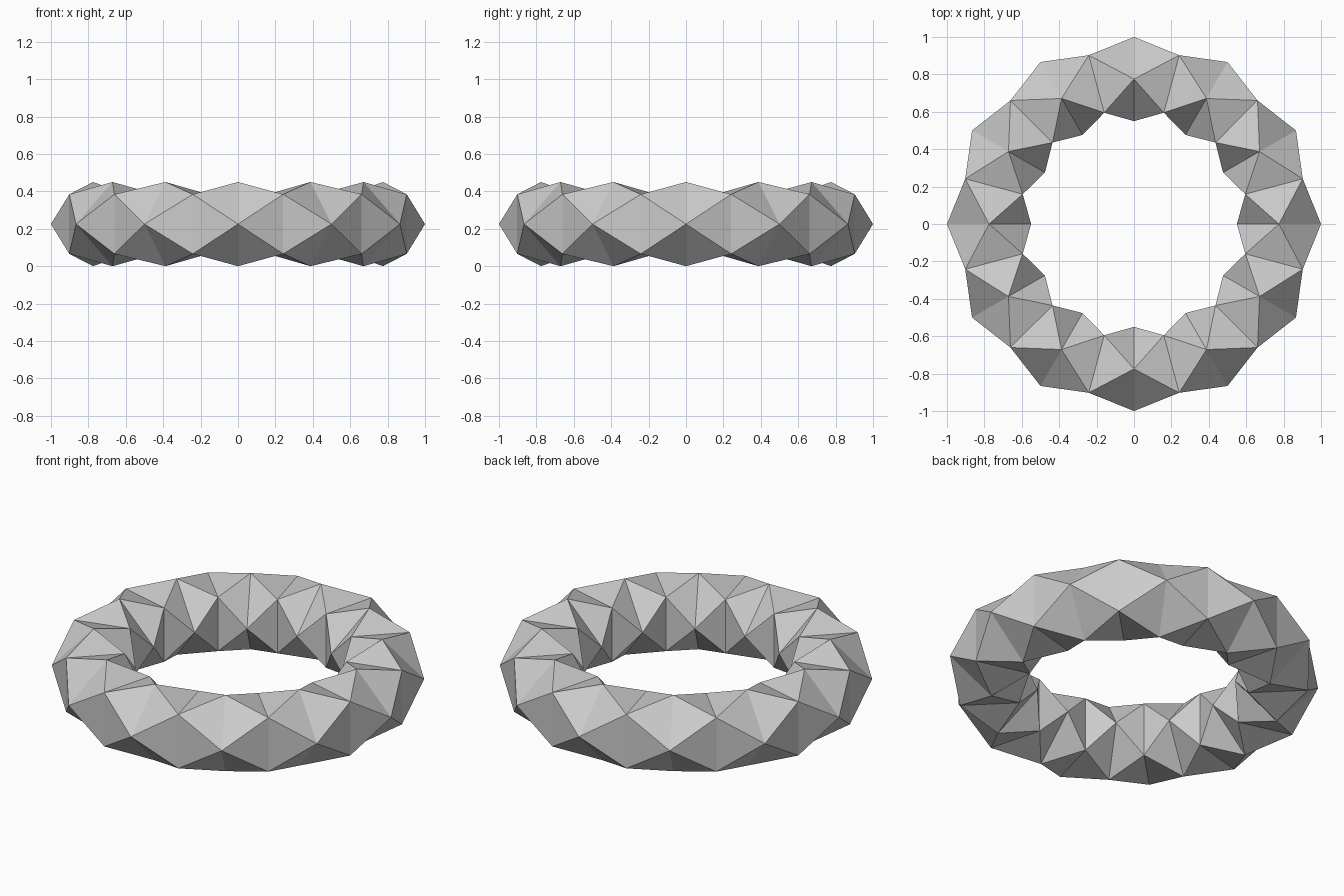
import bpy
import bmesh
from math import sin, cos, pi

default = bpy.data.objects.get("Cube")
if default:
    bpy.data.objects.remove(default, do_unlink=True)

RINGS, SIDES = 24, 4
MAJOR, MINOR = 0.775, 0.225

# Single grey material
grey = bpy.data.materials.new("light grey")
grey.use_nodes = True
colour = (0.6, 0.6, 0.6, 1)
grey.diffuse_color = colour
grey.node_tree.nodes["Principled BSDF"].inputs["Base Color"].default_value = colour

bm = bmesh.new()


def ring_verts(i):
    """Square cross-section; odd rings are turned by half a side."""
    turn = 2 * pi * i / RINGS
    verts = []
    for j in range(SIDES):
        phi = 2 * pi * (j + 0.5 * (i % 2)) / SIDES
        r = MAJOR + MINOR * cos(phi)
        verts.append(bm.verts.new((r * cos(turn), r * sin(turn),
                                   MINOR + MINOR * sin(phi))))
    return verts


# Faceted ring: join neighbouring squares with antiprism triangles
rings = [ring_verts(i) for i in range(RINGS)]
for i in range(0, RINGS, 2):
    straight = rings[i]
    for turned in (rings[i - 1], rings[i + 1]):
        for j in range(SIDES):
            bm.faces.new((straight[j], straight[(j + 1) % SIDES], turned[j]))
            bm.faces.new((turned[j - 1], turned[j], straight[j]))
bmesh.ops.recalc_face_normals(bm, faces=bm.faces)

mesh = bpy.data.meshes.new("faceted_ring")
bm.to_mesh(mesh)
bm.free()
mesh.materials.append(grey)
ring = bpy.data.objects.new("faceted_ring", mesh)
bpy.context.collection.objects.link(ring)
